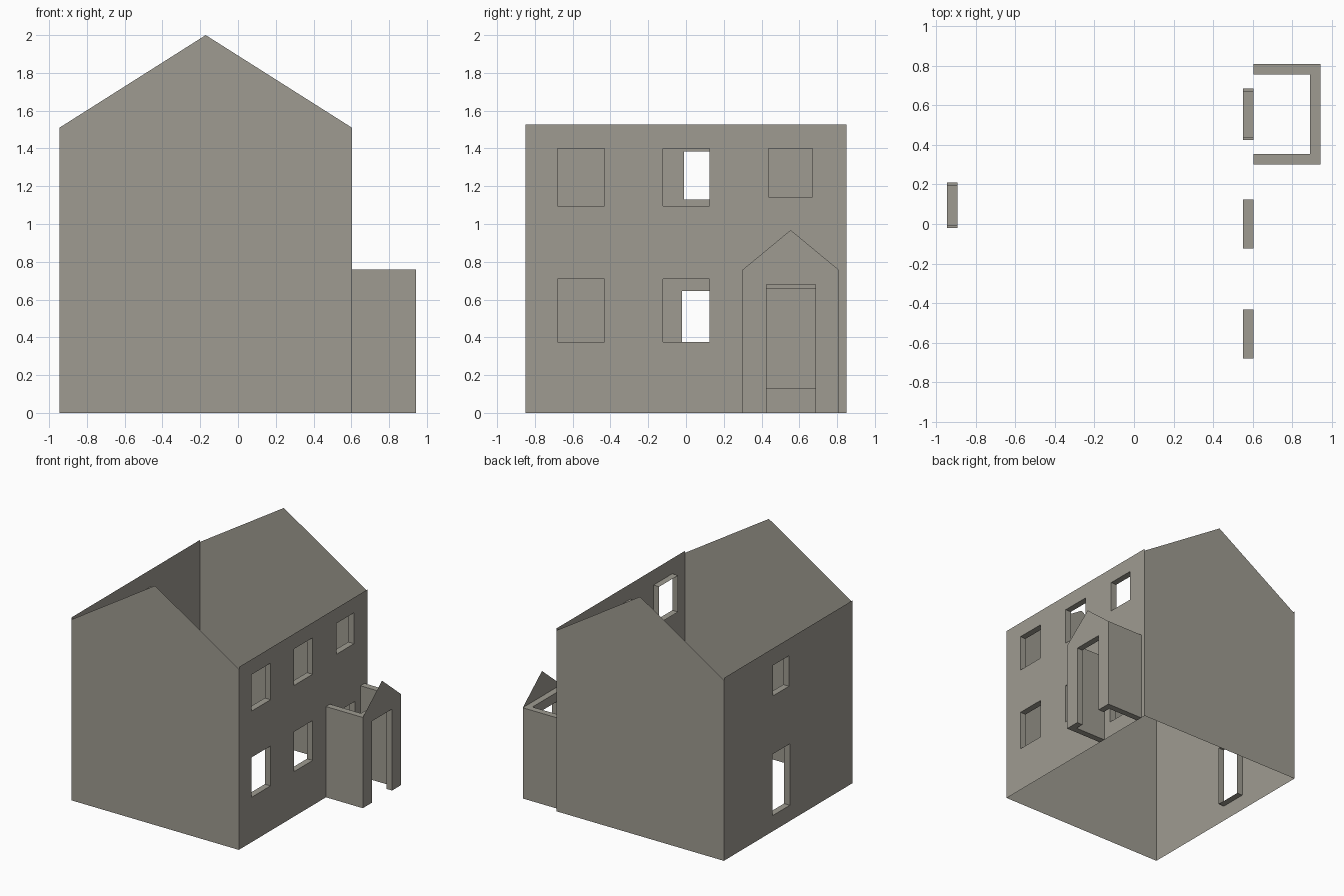
import bpy, bmesh

if "Cube" in bpy.data.objects:
    bpy.data.objects.remove(bpy.data.objects["Cube"])

X0, X1 = -0.945, 0.603      # side walls of the house
Y0, Y1 = -0.85, 0.85        # gable walls
EAVE, WALL_TOP, RIDGE = 1.51, 1.527, 2.0
XR = (X0 + X1) / 2
DEPTH = 0.053               # window reveals and porch wall thickness

grey = bpy.data.materials.new("warm_grey")
grey.diffuse_color = (0.345, 0.33, 0.285, 1)
grey.use_nodes = True
grey.node_tree.nodes["Principled BSDF"].inputs["Base Color"].default_value = grey.diffuse_color


def finish(name, bm):
    bmesh.ops.remove_doubles(bm, verts=bm.verts[:], dist=1e-5)
    mesh = bpy.data.meshes.new(name)
    bm.to_mesh(mesh)
    bm.free()
    mesh.materials.append(grey)
    obj = bpy.data.objects.new(name, mesh)
    bpy.context.collection.objects.link(obj)
    return obj


def face(bm, pts, flip=False):
    pts = list(pts)
    if flip:
        pts.reverse()
    return bm.faces.new([bm.verts.new(p) for p in pts])


def side_wall(name, x, inward, openings):
    """Thin wall at x with openings (ya, yb, za, zb) and inward reveals."""
    bm = bmesh.new()
    flip = inward > 0
    ys = sorted({Y0, Y1, *(v for o in openings for v in o[:2])})
    zs = sorted({0.0, WALL_TOP, *(v for o in openings for v in o[2:])})
    for a, b in zip(ys, ys[1:]):
        for c, d in zip(zs, zs[1:]):
            ym, zm = (a + b) / 2, (c + d) / 2
            if any(o[0] < ym < o[1] and o[2] < zm < o[3] for o in openings):
                continue
            face(bm, [(x, a, c), (x, b, c), (x, b, d), (x, a, d)], flip)
    xi = x + inward * DEPTH
    for a, b, c, d in openings:
        ring = [(a, c), (b, c), (b, d), (a, d)]
        for p, q in zip(ring, ring[1:] + ring[:1]):
            face(bm, [(x, *p), (xi, *p), (xi, *q), (x, *q)], not flip)
    return finish(name, bm)


def gable_wall(name, y, flip):
    bm = bmesh.new()
    face(bm, [(X0, y, 0), (X1, y, 0), (X1, y, EAVE), (XR, y, RIDGE),
              (X0, y, EAVE)], flip)
    return finish(name, bm)


# House shell, open at top and bottom
gable_wall("front_gable_wall", Y0, False)
gable_wall("back_gable_wall", Y1, True)

# Right wall: five windows and the entrance behind the porch
DOOR_A, DOOR_B = 0.425, 0.686
right_openings = [(a, b, c, d)
                  for a, b in ((-0.68, -0.432), (-0.123, 0.124))
                  for c, d in ((0.375, 0.708), (1.095, 1.40))]
right_openings += [(0.438, 0.67, 1.142, 1.40), (DOOR_A, DOOR_B, 0.132, 0.655)]
side_wall("right_wall", X1, -1, right_openings)

# Left wall: one window above one tall opening
side_wall("left_wall", X0, 1, [(-0.01, 0.198, 1.13, 1.385),
                               (-0.02, 0.209, 0.132, 0.645)])

# Porch: U-shaped thick walls with a doorway, built from filled cells
PX, PA, PB, PZ = 0.943, 0.30, 0.808, 0.758
xs = [X1, PX - DEPTH, PX]
ys = [PA, PA + DEPTH, DOOR_A, DOOR_B, PB - DEPTH, PB]
zs = [0, 0.68, PZ]


def solid(i, j, k):
    if not (0 <= i < 2 and 0 <= j < 5 and 0 <= k < 2):
        return False
    if i == 0:
        return j in (0, 4)              # side walls
    return not (j == 2 and k == 0)      # front wall with doorway


bm = bmesh.new()
for i in range(2):
    for j in range(5):
        for k in range(2):
            if not solid(i, j, k):
                continue
            for axis in range(3):
                for s in (0, 1):
                    n = [i, j, k]
                    n[axis] += 2 * s - 1
                    if solid(*n) or n[0] < 0:   # skip inner and house-side faces
                        continue
                    u, v = (axis + 1) % 3, (axis + 2) % 3
                    pts = []
                    for du, dv in ((0, 0), (1, 0), (1, 1), (0, 1)):
                        c = [i, j, k]
                        c[axis] += s
                        c[u] += du
                        c[v] += dv
                        pts.append((xs[c[0]], ys[c[1]], zs[c[2]]))
                    face(bm, pts, s == 0)
finish("porch_walls", bm)

# Thin pediment on the porch front
bm = bmesh.new()
face(bm, [(PX, PA, PZ), (PX, PB, PZ), (PX, (PA + PB) / 2, 0.968)])
finish("porch_pediment", bm)
